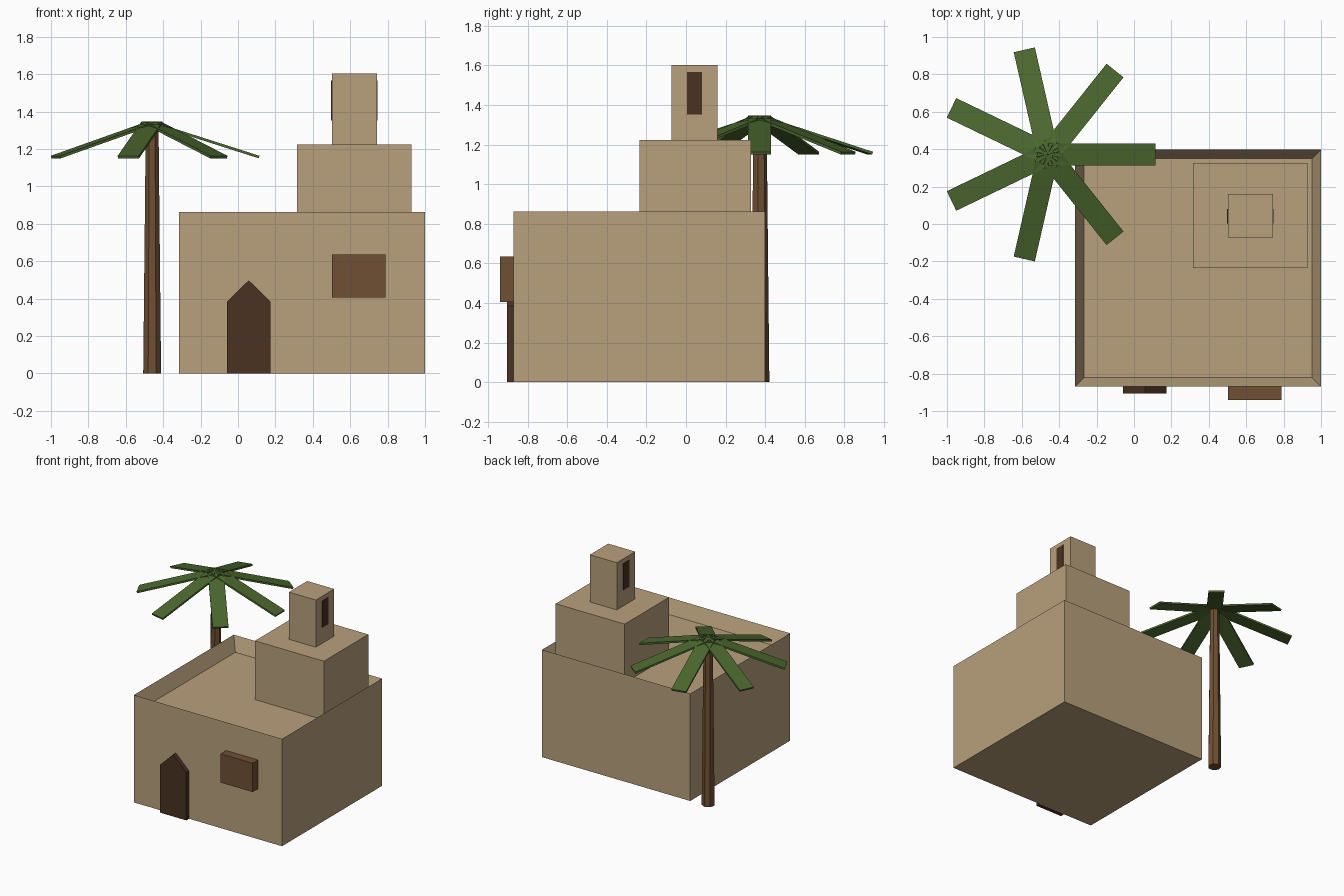
import bpy, bmesh, math
from mathutils import Matrix, Vector

if "Cube" in bpy.data.objects:
    bpy.data.objects.remove(bpy.data.objects["Cube"])


def material(name, rgb):
    m = bpy.data.materials.new(name)
    m.diffuse_color = (*rgb, 1.0)
    m.use_nodes = True
    m.node_tree.nodes["Principled BSDF"].inputs["Base Color"].default_value = m.diffuse_color
    return m


SAND = material("sandstone", (0.479, 0.352, 0.202))
WOOD = material("brown wood", (0.162, 0.080, 0.034))
DARK = material("dark wood", (0.069, 0.032, 0.016))
LEAF = material("palm green", (0.072, 0.138, 0.028))


def finish(bm, name, mat):
    bmesh.ops.recalc_face_normals(bm, faces=bm.faces)
    mesh = bpy.data.meshes.new(name)
    bm.to_mesh(mesh)
    bm.free()
    mesh.materials.append(mat)
    ob = bpy.data.objects.new(name, mesh)
    bpy.context.collection.objects.link(ob)
    return ob


def box_bm(lo, hi):
    lo, hi = Vector(lo), Vector(hi)
    size = hi - lo
    bm = bmesh.new()
    bmesh.ops.create_cube(bm, size=1.0, matrix=Matrix.Translation((lo + hi) / 2) @ Matrix.Diagonal((*size, 1)))
    return bm


def box(name, lo, hi, mat):
    return finish(box_bm(lo, hi), name, mat)


# House body with a sunken roof behind a parapet
bm = box_bm((-0.316, -0.87, 0), (1.0, 0.398, 0.862))
bm.faces.ensure_lookup_table()
top = max(bm.faces, key=lambda f: f.calc_center_median().z)
bmesh.ops.inset_region(bm, faces=[top], thickness=0.068)
bmesh.ops.translate(bm, verts=top.verts, vec=(0, 0, -0.11))
finish(bm, "house_body", SAND)

# Upper storey and small tower
box("upper_storey", (0.316, -0.236, 0.752), (0.928, 0.327, 1.224), SAND)
box("tower", (0.503, -0.073, 1.224), (0.742, 0.16, 1.603), SAND)

# Tower windows on both sides
for side, x in (("left", 0.503), ("right", 0.742)):
    box(f"tower_window_{side}", (x - 0.005, 0.004, 1.353), (x + 0.005, 0.08, 1.566), DARK)

# Window shutter
box("window_shutter", (0.503, -0.94, 0.405), (0.788, -0.87, 0.636), WOOD)

# Pointed door
bm = bmesh.new()
profile = [(-0.059, 0), (0.174, 0), (0.174, 0.384), (0.0575, 0.498), (-0.059, 0.384)]
face = bm.faces.new([bm.verts.new((x, -0.905, z)) for x, z in profile])
out = bmesh.ops.extrude_face_region(bm, geom=[face])
bmesh.ops.translate(bm, vec=(0, 0.035, 0),
                    verts=[v for v in out["geom"] if isinstance(v, bmesh.types.BMVert)])
finish(bm, "door", DARK)

# Seven-sided tapered palm trunk
PALM = Vector((-0.459, 0.372, 0))
bm = bmesh.new()
bmesh.ops.create_cone(bm, cap_ends=True, segments=7, radius1=0.049, radius2=0.035, depth=1.325,
                      matrix=Matrix.Translation(PALM + Vector((0, 0, 0.6625))))
# Point one corner to the back
turn = Matrix.Rotation(math.pi / 2 - math.atan2(bm.verts[:][0].co.y - PALM.y, bm.verts[:][0].co.x - PALM.x), 3, 'Z')
bmesh.ops.rotate(bm, verts=bm.verts, cent=PALM, matrix=turn)
finish(bm, "palm_trunk", WOOD)

# Seven drooping fronds
for i in range(7):
    bm = box_bm((0, -0.058, -0.007), (0.6, 0.058, 0.007))
    bm.transform(Matrix.Translation(PALM + Vector((0, 0, 1.34)))
                 @ Matrix.Rotation(i * math.tau / 7, 4, 'Z') @ Matrix.Rotation(0.31, 4, 'Y'))
    finish(bm, f"palm_frond_{i + 1}", LEAF)
